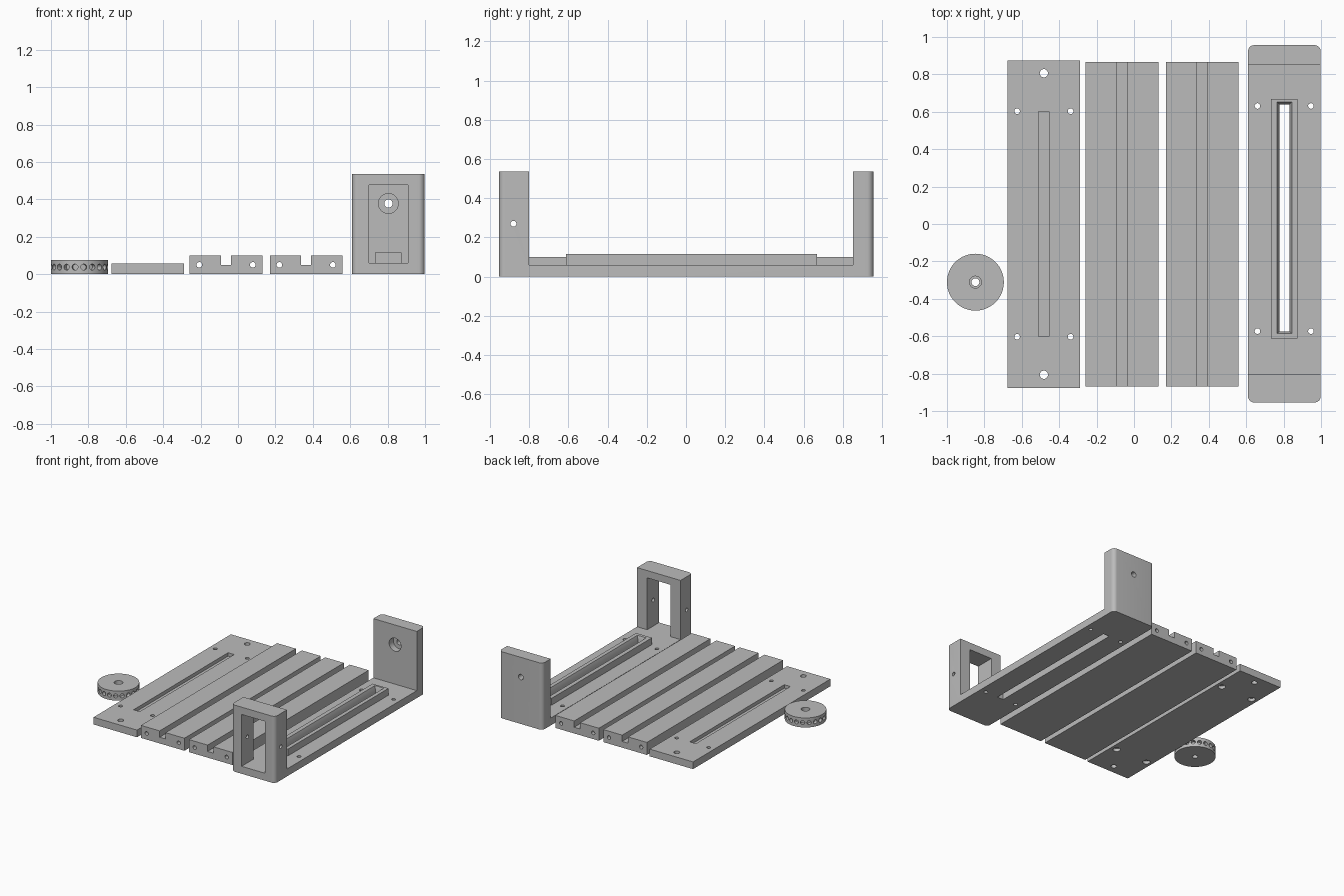
import bpy
import bmesh
import math
from mathutils import Matrix, Vector

if "Cube" in bpy.data.objects:
    bpy.data.objects.remove(bpy.data.objects["Cube"])

grey = bpy.data.materials.new("plain grey")
grey.use_nodes = True
grey.diffuse_color = (0.5, 0.5, 0.5, 1)
grey.node_tree.nodes["Principled BSDF"].inputs["Base Color"].default_value = (0.5, 0.5, 0.5, 1)


def make_object(name, bm):
    bmesh.ops.recalc_face_normals(bm, faces=bm.faces)
    mesh = bpy.data.meshes.new(name)
    bm.to_mesh(mesh)
    bm.free()
    mesh.materials.append(grey)
    obj = bpy.data.objects.new(name, mesh)
    bpy.context.collection.objects.link(obj)
    return obj


def box(name, x, y, z, flare=0, round_corners=0):
    """Box from (min, max) spans; flare widens the top on every side."""
    bm = bmesh.new()
    bmesh.ops.create_cube(bm, size=1)
    for v in bm.verts:
        wide = flare if v.co.z > 0 else 0
        v.co = Vector([sum(s) / 2 + c * (s[1] - s[0]) for s, c in zip((x, y, z), v.co)]) \
            + Vector((math.copysign(wide, v.co.x), math.copysign(wide, v.co.y), 0))
    if round_corners:
        upright = [e for e in bm.edges if abs(e.verts[0].co.z - e.verts[1].co.z) > 0.01]
        bmesh.ops.bevel(bm, geom=upright, offset=round_corners, segments=8,
                        profile=0.5, affect='EDGES')
    return make_object(name, bm)


def rod(name, start, end, radius, sides=32):
    """Cylinder running between two points."""
    start, end = Vector(start), Vector(end)
    axis = end - start
    turn = Vector((0, 0, 1)).rotation_difference(axis).to_matrix().to_4x4()
    bm = bmesh.new()
    bmesh.ops.create_cone(bm, cap_ends=True, segments=sides, radius1=radius, radius2=radius,
                          depth=axis.length, matrix=Matrix.Translation((start + end) / 2) @ turn)
    return make_object(name, bm)


def combine(obj, tool, operation='DIFFERENCE'):
    mod = obj.modifiers.new("shape", 'BOOLEAN')
    mod.operation, mod.solver, mod.object = operation, 'EXACT', tool
    bpy.context.view_layer.objects.active = obj
    bpy.ops.object.modifier_apply(modifier=mod.name)
    bpy.data.objects.remove(tool)


def drill(obj, start, end, radius, sides=32):
    combine(obj, rod("drill", start, end, radius, sides))


def drill_down(obj, x, y, radius, low=-0.1, high=0.2):
    drill(obj, (x, y, low), (x, y, high), radius)


# Frame: rounded block hollowed into a base with two end walls
frame = box("end_wall_frame", (0.61, 0.998), (-0.954, 0.956), (0, 0.537), round_corners=0.032)
combine(frame, box("gap", (0.5, 1.1), (-0.802, 0.852), (0.06, 0.7)))

# Raised rim with a flared through slot
combine(frame, box("rim", (0.732, 0.874), (-0.612, 0.668), (0.03, 0.115)), 'UNION')
combine(frame, box("slot", (0.777, 0.832), (-0.575, 0.64), (-0.1, 0.2)))
combine(frame, box("slot_flare", (0.777, 0.832), (-0.575, 0.64), (0.085, 0.116), flare=0.012))

# Window and side pin holes in the front wall
combine(frame, box("window", (0.7, 0.908), (-1.1, -0.75), (0.06, 0.478)))
drill(frame, (0.5, -0.88, 0.27), (1.1, -0.88, 0.27), 0.015)

# Stepped bearing hole in the back wall
drill(frame, (0.804, 0.8, 0.378), (0.804, 1.1, 0.378), 0.022)
drill(frame, (0.804, 0.8, 0.378), (0.804, 0.905, 0.378), 0.053)

# Screw holes in the frame base
for x in (0.66, 0.946):
    for y in (-0.573, 0.631):
        drill_down(frame, x, y, 0.015)

# Flat cover plate with a blind groove, end holes and screw holes
plate = box("cover_plate", (-0.675, -0.288), (-0.876, 0.874), (0, 0.058))
combine(plate, box("groove", (-0.51, -0.455), (-0.602, 0.602), (0.03, 0.1)))
for y in (-1, 1):
    drill_down(plate, -0.482, y * 0.806, 0.022)
    for x in (-0.625, -0.339):
        drill_down(plate, x, y * 0.603, 0.015)
        drill_down(plate, x, y * 0.603, 0.028, high=0.025)

# Two grooved rails with long bores
for name, left in (("inner_rail", -0.258), ("outer_rail", 0.17)):
    rail = box(name, (left, left + 0.388), (-0.868, 0.867), (0, 0.101))
    combine(rail, box("groove", (left + 0.167, left + 0.22), (-1, 1), (0.05, 0.2)))
    for offset in (0.051, 0.337):
        drill(rail, (left + offset, -1, 0.05), (left + offset, 1, 0.05), 0.015)

# Knob wheel with a stepped centre bore and radial grip holes
cx, cy = -0.848, -0.311
wheel = rod("knob_wheel", (cx, cy, 0), (cx, cy, 0.077), 0.152, 80)
drill_down(wheel, cx, cy, 0.021)
drill_down(wheel, cx, cy, 0.032, low=0.045)
for i in range(20):
    a = math.radians(18 * i + 9)
    c, s = math.cos(a), math.sin(a)
    drill(wheel, (cx + 0.122 * c, cy + 0.122 * s, 0.038),
          (cx + 0.2 * c, cy + 0.2 * s, 0.038), 0.016, 20)

# Smooth the round walls, keep the edges crisp
for obj in bpy.context.collection.objects:
    if obj.type == 'MESH' and grey.name in obj.data.materials:
        bpy.ops.object.select_all(action='DESELECT')
        obj.select_set(True)
        bpy.context.view_layer.objects.active = obj
        bpy.ops.object.shade_smooth_by_angle(angle=math.radians(30))
